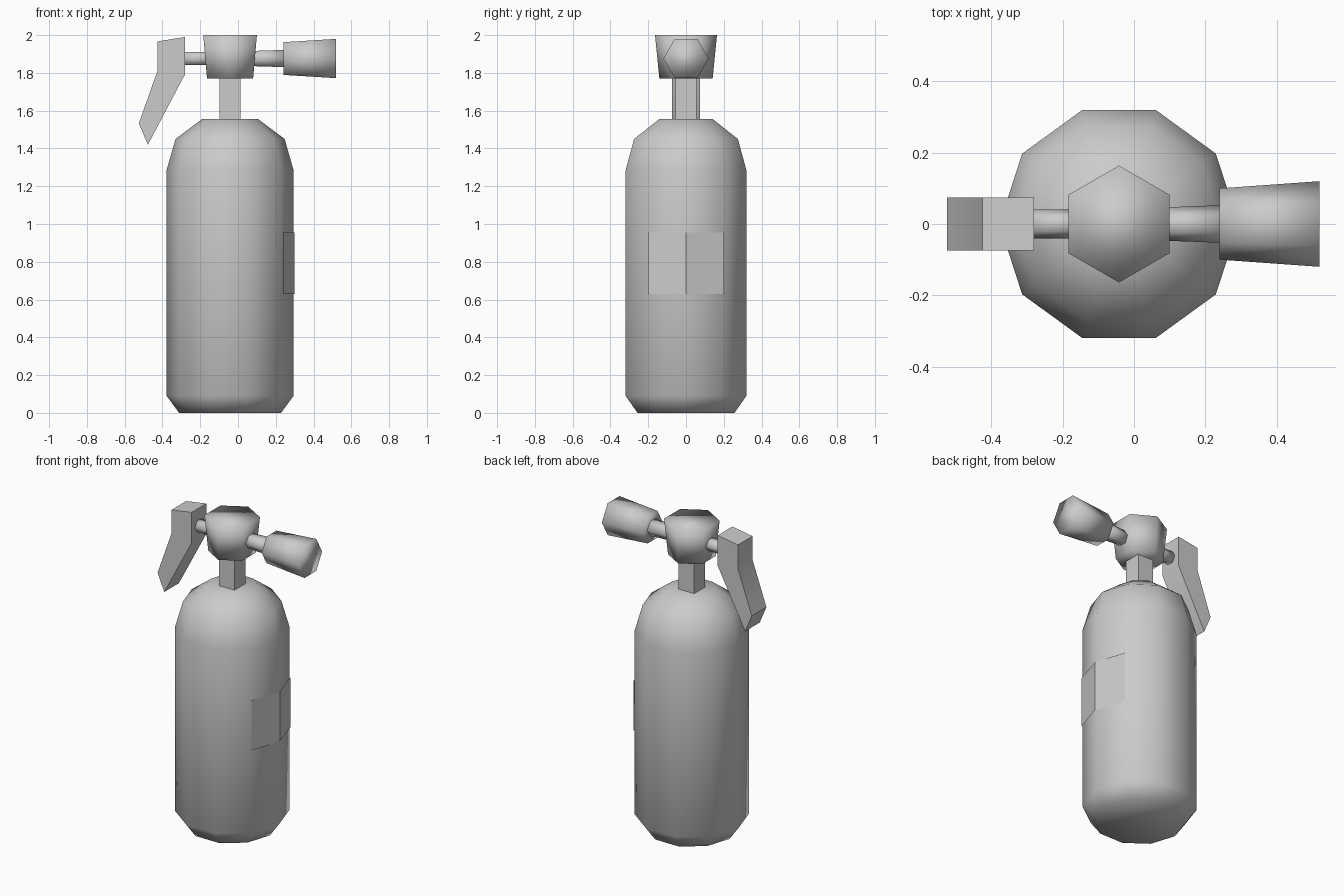
import bpy, bmesh
from math import cos, sin, pi, radians
from mathutils import Vector

cube = bpy.data.objects.get("Cube")
if cube:
    bpy.data.objects.remove(cube, do_unlink=True)

CX = -0.042        # axis of the tank
PIPE_Z = 1.876     # height of the horizontal parts

grey = bpy.data.materials.new("light_grey")
grey.use_nodes = True
grey.diffuse_color = (0.6, 0.6, 0.6, 1)
bsdf = next(n for n in grey.node_tree.nodes if n.type == 'BSDF_PRINCIPLED')
bsdf.inputs["Base Color"].default_value = grey.diffuse_color
bsdf.inputs["Roughness"].default_value = 0.7


def finish(name, bm, angle, closed=True):
    if closed:
        bmesh.ops.recalc_face_normals(bm, faces=bm.faces)
    mesh = bpy.data.meshes.new(name)
    bm.to_mesh(mesh)
    bm.free()
    mesh.materials.append(grey)
    obj = bpy.data.objects.new(name, mesh)
    bpy.context.collection.objects.link(obj)
    bpy.ops.object.select_all(action='DESELECT')
    obj.select_set(True)
    bpy.context.view_layer.objects.active = obj
    if angle:
        bpy.ops.object.shade_smooth_by_angle(angle=radians(angle))
    return obj


def turned(name, rings, sides, phase=0.0, axis='Z', angle=180):
    """Capped turned shape; rings are (position along axis, radius)."""
    bm = bmesh.new()
    loops = []
    for pos, r in rings:
        loop = []
        for i in range(sides):
            a = phase + 2 * pi * i / sides
            u, v = r * cos(a), r * sin(a)
            co = (CX + u, v, pos) if axis == 'Z' else (pos, u, PIPE_Z + v)
            loop.append(bm.verts.new(co))
        loops.append(loop)
    for low, high in zip(loops, loops[1:]):
        for i in range(sides):
            j = (i + 1) % sides
            bm.faces.new((low[i], low[j], high[j], high[i]))
    bm.faces.new(loops[0])
    bm.faces.new(loops[-1])
    return finish(name, bm, angle)


# Tank and valve
turned("tank", [(0, 0.27), (0.09, 0.336), (1.285, 0.336), (1.45, 0.289),
                (1.556, 0.148)], 10)
turned("neck", [(1.54, 0.079), (1.79, 0.079)], 4, pi / 4, angle=60)
turned("valve_head", [(1.77, 0.141), (2.0, 0.164)], 6, pi / 2)

# Nozzle on the left side
turned("nozzle_pipe", [(0.04, 0.045), (0.25, 0.053)], 6, axis='X')
turned("nozzle_horn", [(0.24, 0.1), (0.52, 0.12)], 6, axis='X')

# Squeeze lever on the right side
turned("lever_pipe", [(-0.29, 0.041), (-0.12, 0.041)], 6, axis='X')
outline = [(-0.425, 1.967), (-0.28, 1.99), (-0.28, 1.793),
           (-0.477, 1.42), (-0.525, 1.533), (-0.425, 1.814)]
bm = bmesh.new()
face = bm.faces.new([bm.verts.new((x, -0.075, z)) for x, z in outline])
side = bmesh.ops.extrude_face_region(bm, geom=[face])["geom"]
bmesh.ops.translate(bm, vec=Vector((0, 0.15, 0)),
                    verts=[g for g in side if isinstance(g, bmesh.types.BMVert)])
finish("lever", bm, 30)

# Label plate folded around the left corner of the tank
bm = bmesh.new()
columns = [[bm.verts.new((x, y, z)) for z in (0.63, 0.955)]
           for x, y in ((0.237, -0.2), (0.3, 0), (0.237, 0.2))]
for a, b in zip(columns, columns[1:]):
    bm.faces.new((a[0], b[0], b[1], a[1]))
finish("label_plate", bm, 0, closed=False)
